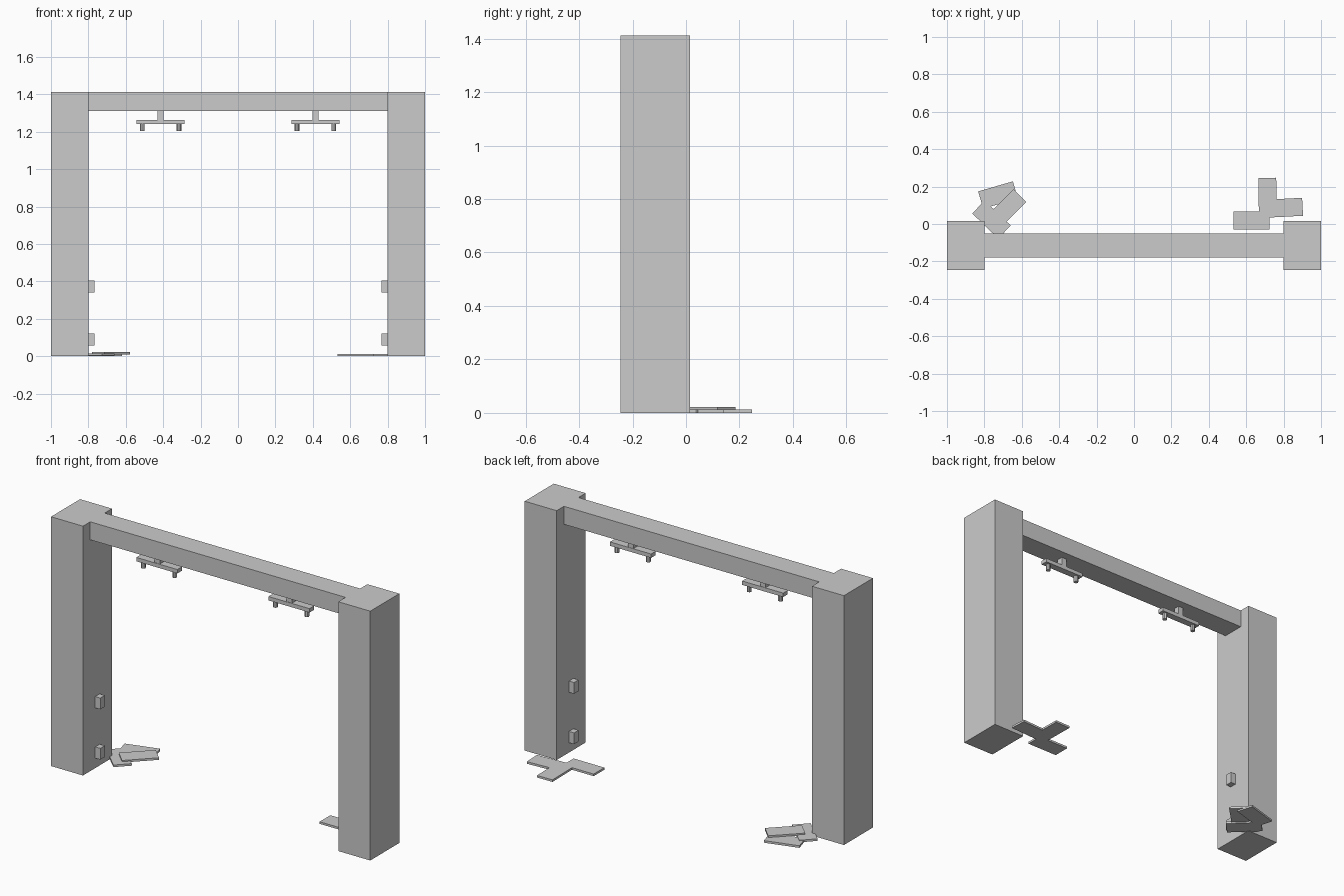
import bpy, bmesh, math
from mathutils import Matrix

if "Cube" in bpy.data.objects:
    bpy.data.objects.remove(bpy.data.objects["Cube"])

grey = bpy.data.materials.new("plain grey")
grey.diffuse_color = (0.6, 0.6, 0.6, 1)
grey.use_nodes = True
grey.node_tree.nodes["Principled BSDF"].inputs["Base Color"].default_value = grey.diffuse_color


def finish(name, bm):
    mesh = bpy.data.meshes.new(name)
    bm.to_mesh(mesh)
    bm.free()
    mesh.materials.append(grey)
    obj = bpy.data.objects.new(name, mesh)
    bpy.context.collection.objects.link(obj)
    return obj


def box(name, center, size, turn=0):
    bm = bmesh.new()
    bmesh.ops.create_cube(bm, size=1, matrix=Matrix.Diagonal((*size, 1)))
    obj = finish(name, bm)
    obj.location = center
    obj.rotation_euler.z = math.radians(turn)
    return obj


def peg(name, center, radius, height):
    bm = bmesh.new()
    bmesh.ops.create_cone(bm, cap_ends=True, segments=8, radius1=radius,
                          radius2=radius, depth=height)
    obj = finish(name, bm)
    obj.location = center
    return obj


MID_Y = -0.115

# top beam
box("beam", (0, MID_Y, 1.361), (1.6, 0.13, 0.102))

for side, s in (("left", -1), ("right", 1)):
    # upright post
    box(side + "_post", (s * 0.9, MID_Y, 0.706), (0.2, 0.26, 1.412))
    # small blocks on the inner face of the post
    for level, z in (("lower", 0.088), ("upper", 0.373)):
        box(f"{side}_{level}_block", (s * 0.785, MID_Y, z), (0.034, 0.04, 0.064))
    # hanging fitting: stem, bar and two pegs
    x = s * 0.414
    box(side + "_hanger_stem", (x, MID_Y, 1.286), (0.033, 0.035, 0.052))
    box(side + "_hanger_bar", (x, MID_Y, 1.251), (0.257, 0.04, 0.022))
    for k in (-1, 1):
        peg(f"{side}_hanger_peg", (x + k * 0.0985, MID_Y, 1.223), 0.0125, 0.038)

# loose floor boards: x, y, bottom height, turn
boards = [(-0.727, 0.155, 0.0, 16), (-0.762, 0.024, 0.003, -44),
          (-0.679, 0.083, 0.010, 45), (0.628, 0.019, 0.0, 0),
          (0.714, 0.150, 0.0, 91), (0.805, 0.087, 0.0, 3)]
for x, y, z, turn in boards:
    box("floor_board", (x, y, z + 0.006), (0.193, 0.096, 0.012), turn)
